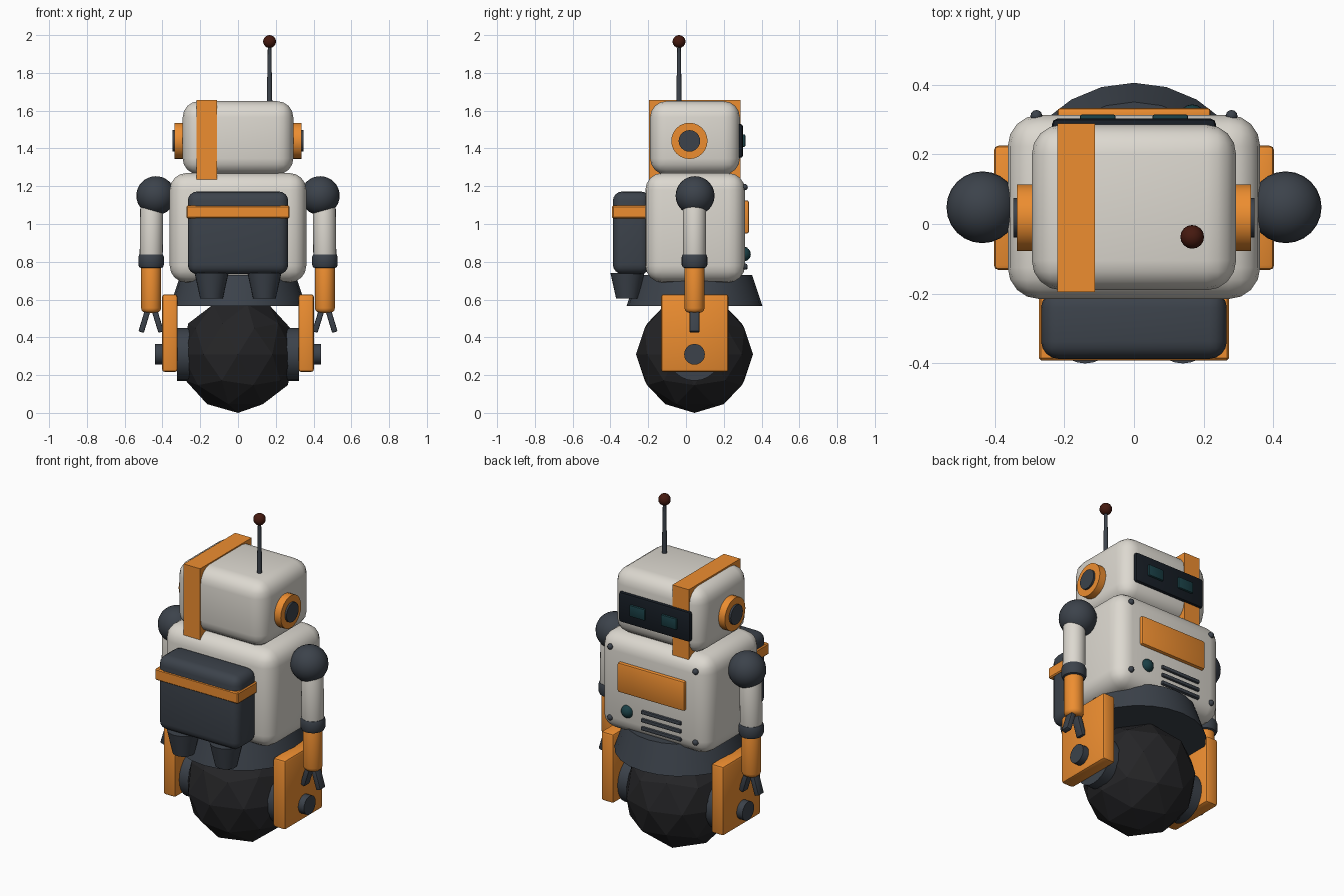
import bpy, bmesh, math
from mathutils import Matrix, Vector

if "Cube" in bpy.data.objects:
    bpy.data.objects.remove(bpy.data.objects["Cube"])

COLOURS = {
    "white": (0.72, 0.69, 0.63, 1), "orange": (0.85, 0.27, 0.03, 1),
    "dark": (0.045, 0.055, 0.07, 1), "rubber": (0.018, 0.018, 0.02, 1),
    "red": (0.06, 0.01, 0.005, 1), "glass": (0.008, 0.012, 0.018, 1),
    "teal": (0.01, 0.05, 0.06, 1),
}
MATS = {}
for key, col in COLOURS.items():
    MATS[key] = bpy.data.materials.new(key)
    MATS[key].diffuse_color = col


def finish(name, bm, colour, loc, rot=None, smooth=True):
    if rot:
        bmesh.ops.transform(bm, matrix=rot, verts=bm.verts)
    bmesh.ops.recalc_face_normals(bm, faces=bm.faces)
    mesh = bpy.data.meshes.new(name)
    bm.to_mesh(mesh)
    bm.free()
    mesh.materials.append(MATS[colour])
    ob = bpy.data.objects.new(name, mesh)
    ob.location = loc
    bpy.context.collection.objects.link(ob)
    if smooth:
        bpy.ops.object.select_all(action='DESELECT')
        ob.select_set(True)
        bpy.context.view_layer.objects.active = ob
        bpy.ops.object.shade_smooth_by_angle(angle=math.radians(35))
    return ob


def bevel_edges(bm, width, segs):
    edges = [e for e in bm.edges if e.calc_face_angle(0) > 0.7]
    bmesh.ops.bevel(bm, geom=edges, offset=width, segments=segs, profile=0.5,
                    affect='EDGES', clamp_overlap=True)


def box(name, colour, x, y, z, bevel=0.0, segs=4, rot=None):
    """Box from (min, max) ranges on each axis."""
    bm = bmesh.new()
    bmesh.ops.create_cube(bm, size=1)
    bmesh.ops.scale(bm, vec=(x[1] - x[0], y[1] - y[0], z[1] - z[0]), verts=bm.verts)
    if bevel:
        bevel_edges(bm, bevel, segs)
    return finish(name, bm, colour, [(r[0] + r[1]) / 2 for r in (x, y, z)], rot)


def rod(name, colour, a, b, r1, r2=None, sides=24, bevel=0.0, segs=2):
    """Cylinder or cone from point a (radius r1) to point b (radius r2)."""
    a, b = Vector(a), Vector(b)
    bm = bmesh.new()
    bmesh.ops.create_cone(bm, cap_ends=True, segments=sides, radius1=r1,
                          radius2=r1 if r2 is None else r2, depth=(b - a).length)
    if bevel:
        bevel_edges(bm, bevel, segs)
    rot = Vector((0, 0, 1)).rotation_difference(b - a).to_matrix().to_4x4()
    return finish(name, bm, colour, (a + b) / 2, rot)


def ball(name, colour, loc, r, u=24, v=16):
    bm = bmesh.new()
    bmesh.ops.create_uvsphere(bm, u_segments=u, v_segments=v, radius=r)
    return finish(name, bm, colour, loc)


CY = 0.045  # depth of the wheel and arm axis

# Faceted ball wheel and waist skirt
bm = bmesh.new()
bmesh.ops.create_icosphere(bm, subdivisions=2, radius=0.31)
finish("ball_wheel", bm, "rubber", (0, CY, 0.31), smooth=False)
rod("waist_skirt", "dark", (0, CY, 0.565), (0, CY, 0.73), 0.36, 0.305)

# Body and head
box("torso", "white", (-0.362, 0.362), (-0.215, 0.313), (0.69, 1.27), 0.09)
box("head", "white", (-0.293, 0.293), (-0.19, 0.285), (1.262, 1.65), 0.085)
box("head_stripe", "orange", (-0.22, -0.112), (-0.195, 0.288), (1.235, 1.657))
box("visor", "glass", (-0.235, 0.235), (0.26, 0.302), (1.35, 1.53), 0.015, 2)

# Antenna
rod("antenna_rod", "dark", (0.167, -0.037, 1.62), (0.167, -0.037, 1.95), 0.015, 0.009, 12)
ball("antenna_tip", "red", (0.167, -0.037, 1.966), 0.034, 16, 12)

# Backpack with strap
box("backpack", "dark", (-0.266, 0.266), (-0.387, -0.19), (0.735, 1.172), 0.05)
box("backpack_strap", "orange", (-0.273, 0.273), (-0.391, -0.2), (1.03, 1.097), 0.006, 1)

# Chest panel, button and vents on the face side
box("chest_panel", "orange", (-0.22, 0.22), (0.29, 0.333), (0.95, 1.125), 0.01, 2)
ball("chest_button", "teal", (0.167, 0.305, 0.84), 0.038, 16, 12)
for i in range(3):
    z = 0.77 + 0.048 * i
    box(f"vent_{i + 1}", "dark", (-0.19, 0.07), (0.295, 0.326), (z - 0.011, z + 0.011), 0.006, 2)

# Everything that comes in mirrored pairs
for s, side in ((-1, "left"), (1, "right")):
    def p(x, y, z):
        return (s * x, y, z)

    def span(a, b):
        return tuple(sorted((s * a, s * b)))

    # Wheel hub, fork plate and axle bolt
    rod(f"{side}_hub", "dark", p(0.18, CY, 0.31), p(0.322, CY, 0.31), 0.14)
    box(f"{side}_fork_plate", "orange", span(0.32, 0.402), (-0.132, 0.225), (0.217, 0.628), 0.014, 2)
    rod(f"{side}_axle_bolt", "dark", p(0.39, CY, 0.31), p(0.44, CY, 0.31), 0.055, sides=20)

    # Ear disc
    rod(f"{side}_ear", "orange", p(0.27, 0.018, 1.44), p(0.335, 0.018, 1.44), 0.096)
    rod(f"{side}_ear_cap", "dark", p(0.30, 0.018, 1.44), p(0.346, 0.018, 1.44), 0.057)

    # Eye, corner bolts and thruster
    box(f"{side}_eye", "teal", span(0.053, 0.155), (0.29, 0.314), (1.408, 1.475), 0.006, 2)
    for z, level in ((0.775, "lower"), (1.195, "upper")):
        ball(f"{side}_{level}_bolt", "dark", p(0.28, 0.31, z), 0.017, 12, 8)
    rod(f"{side}_thruster", "dark", p(0.14, -0.31, 0.605), p(0.14, -0.31, 0.74), 0.06, 0.09)

    # Arm
    ax = 0.46
    ball(f"{side}_shoulder", "dark", p(0.435, CY + 0.003, 1.15), 0.103)
    rod(f"{side}_upper_arm", "white", p(ax, CY, 0.80), p(ax - 0.004, CY, 1.12), 0.061, bevel=0.03, segs=3)
    rod(f"{side}_elbow", "dark", p(ax, CY, 0.765), p(ax, CY, 0.845), 0.068, bevel=0.02)
    rod(f"{side}_forearm", "orange", p(ax, CY, 0.53), p(ax, CY, 0.79), 0.053, bevel=0.025, segs=3)

    # Two-finger gripper
    for d, finger in ((-1, "inner"), (1, "outer")):
        cx = s * (ax + d * 0.034)
        rot = Matrix.Rotation(math.radians(-17 * d * s), 4, 'Y')
        box(f"{side}_{finger}_finger", "dark", (cx - 0.015, cx + 0.015),
            (CY - 0.026, CY + 0.026), (0.425, 0.555), 0.006, 2, rot)

for m in bpy.data.materials:
    if m.users and not m.is_grease_pencil:
        m.use_nodes = True
        m.node_tree.nodes["Principled BSDF"].inputs["Base Color"].default_value = m.diffuse_color
